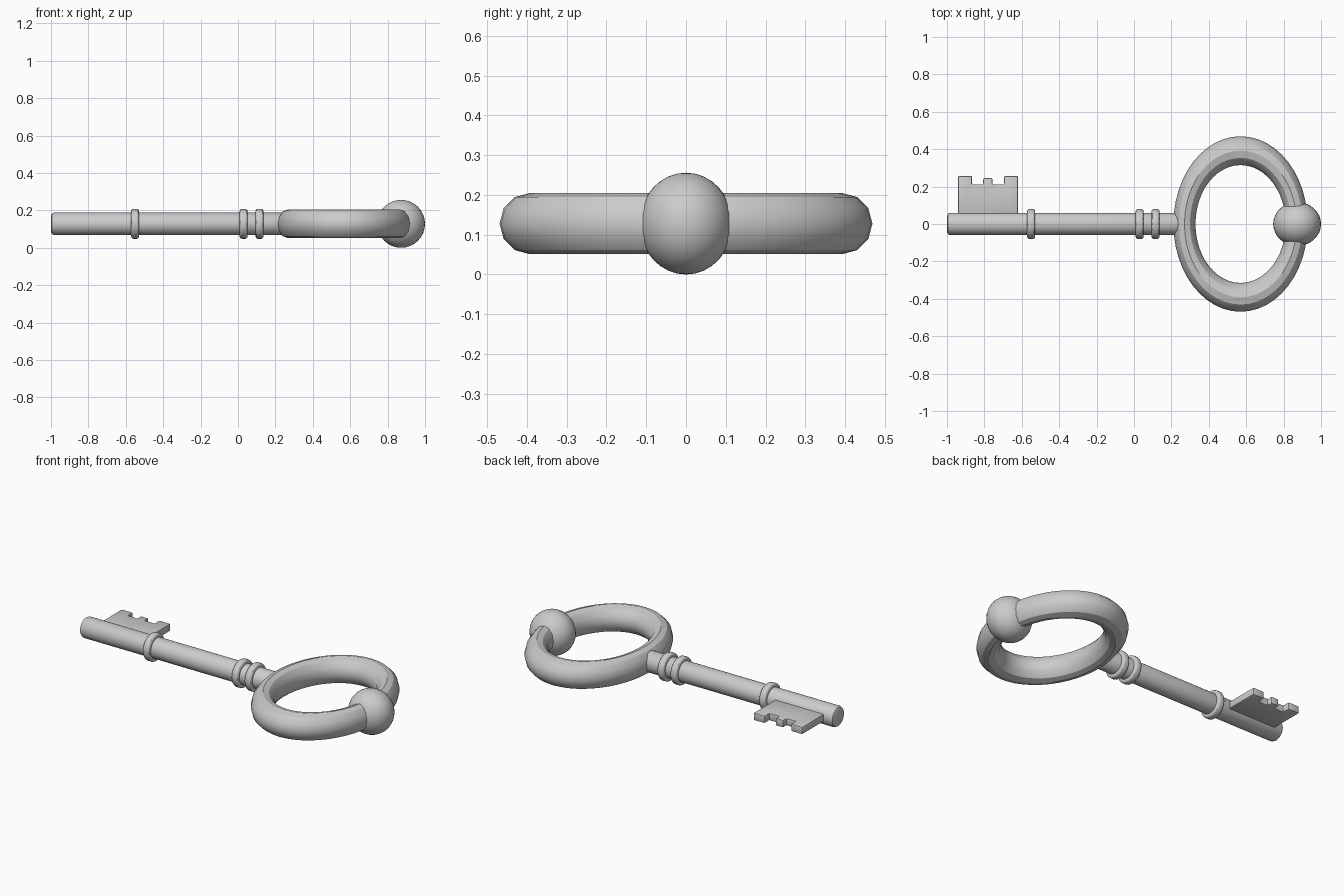
import bpy, bmesh
from math import pi

if "Cube" in bpy.data.objects:
    bpy.data.objects.remove(bpy.data.objects["Cube"])

Z = 0.128  # height of the key's axis


def finish(ob, name, bevel=0, segments=2):
    ob.name = name
    bpy.ops.object.select_all(action='DESELECT')
    ob.select_set(True)
    bpy.context.view_layer.objects.active = ob
    if bevel:
        bpy.ops.object.transform_apply(location=False, rotation=True, scale=True)
        mod = ob.modifiers.new("bevel", 'BEVEL')
        mod.width = bevel
        mod.segments = segments
        mod.limit_method = 'ANGLE'
        bpy.ops.object.modifier_apply(modifier=mod.name)
    bpy.ops.object.shade_smooth_by_angle()
    return ob


def rod(name, x0, x1, radius, bevel, segments):
    bpy.ops.mesh.primitive_cylinder_add(vertices=32, radius=radius, depth=x1 - x0,
                                        location=((x0 + x1) / 2, 0, Z),
                                        rotation=(0, pi / 2, 0))
    return finish(bpy.context.object, name, bevel, segments)


# shaft and its collars
rod("shaft", -1.0, 0.26, 0.06, 0.018, 2)
for i, x in enumerate((-0.55, 0.03, 0.115)):
    rod(f"collar_{i + 1}", x - 0.021, x + 0.021, 0.08, 0.012, 3)

# oval bow ring
bpy.ops.mesh.primitive_torus_add(major_segments=48, minor_segments=12,
                                 major_radius=0.392, minor_radius=0.077,
                                 location=(0.57, 0, Z))
bpy.context.object.scale.x = 0.766
finish(bpy.context.object, "bow_ring")

# ball at the end of the bow
bpy.ops.mesh.primitive_uv_sphere_add(segments=32, ring_count=16, radius=0.128,
                                     location=(0.872, 0, Z))
bpy.context.object.scale.y = 0.915
finish(bpy.context.object, "bow_ball")

# toothed bit
outline = [(-0.94, 0.03), (-0.62, 0.03), (-0.62, 0.257), (-0.694, 0.257),
           (-0.694, 0.212), (-0.757, 0.212), (-0.757, 0.245), (-0.806, 0.245),
           (-0.806, 0.212), (-0.866, 0.212), (-0.866, 0.257), (-0.94, 0.257)]
half = 0.022
bm = bmesh.new()
face = bm.faces.new([bm.verts.new((x, y, Z - half)) for x, y in outline])
top = bmesh.ops.extrude_face_region(bm, geom=[face])
bmesh.ops.translate(bm, vec=(0, 0, 2 * half),
                    verts=[v for v in top["geom"] if isinstance(v, bmesh.types.BMVert)])
bmesh.ops.recalc_face_normals(bm, faces=bm.faces)
mesh = bpy.data.meshes.new("bit")
bm.to_mesh(mesh)
bm.free()
bit = bpy.data.objects.new("bit", mesh)
bpy.context.collection.objects.link(bit)
finish(bit, "bit", 0.007, 2)
